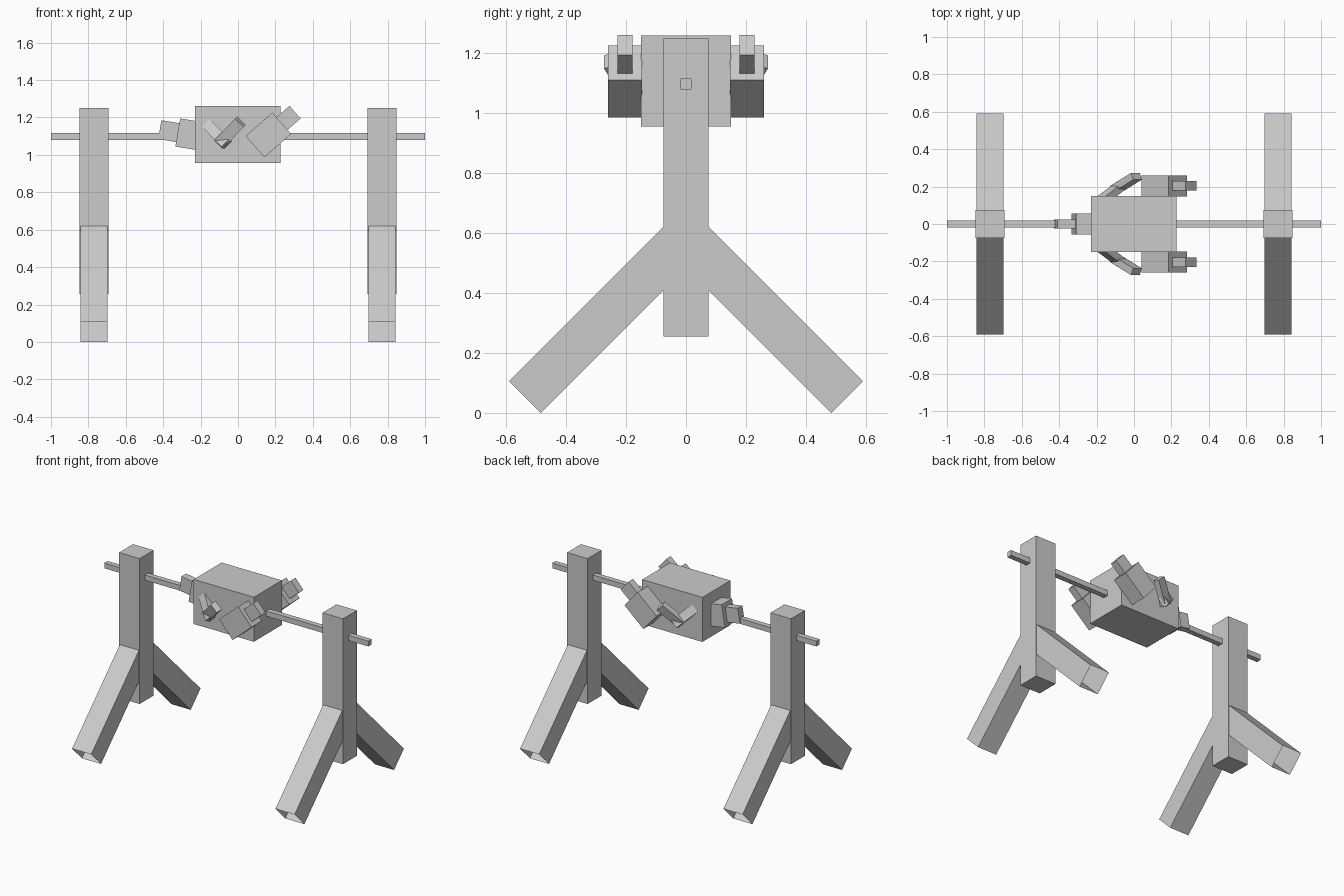
import bpy
import bmesh
from mathutils import Vector, Matrix

cube = bpy.data.objects.get("Cube")
if cube:
    bpy.data.objects.remove(cube, do_unlink=True)

grey = bpy.data.materials.new("plain grey")
grey.use_nodes = True
colour = (0.6, 0.6, 0.6, 1)
grey.diffuse_color = colour
grey.node_tree.nodes["Principled BSDF"].inputs["Base Color"].default_value = colour


def beam(name, start, end, width, depth, open_end=False):
    """Square-cut beam between two points; depth lies along y where possible."""
    start, end = Vector(start), Vector(end)
    along = (end - start).normalized()
    side = along.cross(Vector((0, 1, 0))).normalized()
    thick = along.cross(side)
    bm = bmesh.new()
    bmesh.ops.create_cube(bm, size=1)
    if open_end:
        caps = [f for f in bm.faces if f.normal.z > 0.9]
        bmesh.ops.delete(bm, geom=caps, context='FACES_ONLY')
    bmesh.ops.scale(bm, vec=(width, depth, (end - start).length), verts=bm.verts)
    turn = Matrix((side, thick, along)).transposed().to_4x4()
    bmesh.ops.transform(bm, matrix=Matrix.Translation((start + end) / 2) @ turn,
                        verts=bm.verts)
    mesh = bpy.data.meshes.new(name)
    bm.to_mesh(mesh)
    bm.free()
    mesh.materials.append(grey)
    obj = bpy.data.objects.new(name, mesh)
    bpy.context.collection.objects.link(obj)
    return obj


# Stands: a post with two splayed, open-ended legs
for side, x in (("right", -0.77), ("left", 0.77)):
    beam(side + "_post", (x, 0, 0.255), (x, 0, 1.25), 0.155, 0.15)
    for place, s in (("front", -1), ("back", 1)):
        beam(f"{side}_{place}_stand_leg", (x, 0, 0.59), (x, s * 0.538, 0.053),
             0.145, 0.15, open_end=True)

# Spit rod and roast
beam("spit_rod", (-1, 0, 1.098), (1, 0, 1.098), 0.036, 0.036)
beam("roast_body", (-0.23, 0, 1.108), (0.226, 0, 1.108), 0.305, 0.302)

# Stepped neck
beam("neck_base", (-0.322, 0, 1.12), (-0.18, 0, 1.096), 0.152, 0.112)
beam("neck_tip", (-0.418, 0, 1.135), (-0.27, 0, 1.11), 0.102, 0.05)

# Drumsticks and folded wings on both sides
for place, s in (("front", -1), ("back", 1)):
    y = s * 0.204
    beam(place + "_thigh", (0.091, y, 1.044), (0.234, y, 1.169), 0.152, 0.113)
    beam(place + "_shin", (0.192, y, 1.13), (0.305, y, 1.228), 0.09, 0.05)
    beam(place + "_upper_wing", (-0.2, s * 0.107, 1.2), (-0.06, s * 0.212, 1.058),
         0.06, 0.04)
    beam(place + "_wing_tip", (-0.1, s * 0.185, 1.06), (0.013, s * 0.255, 1.177),
         0.064, 0.04)
